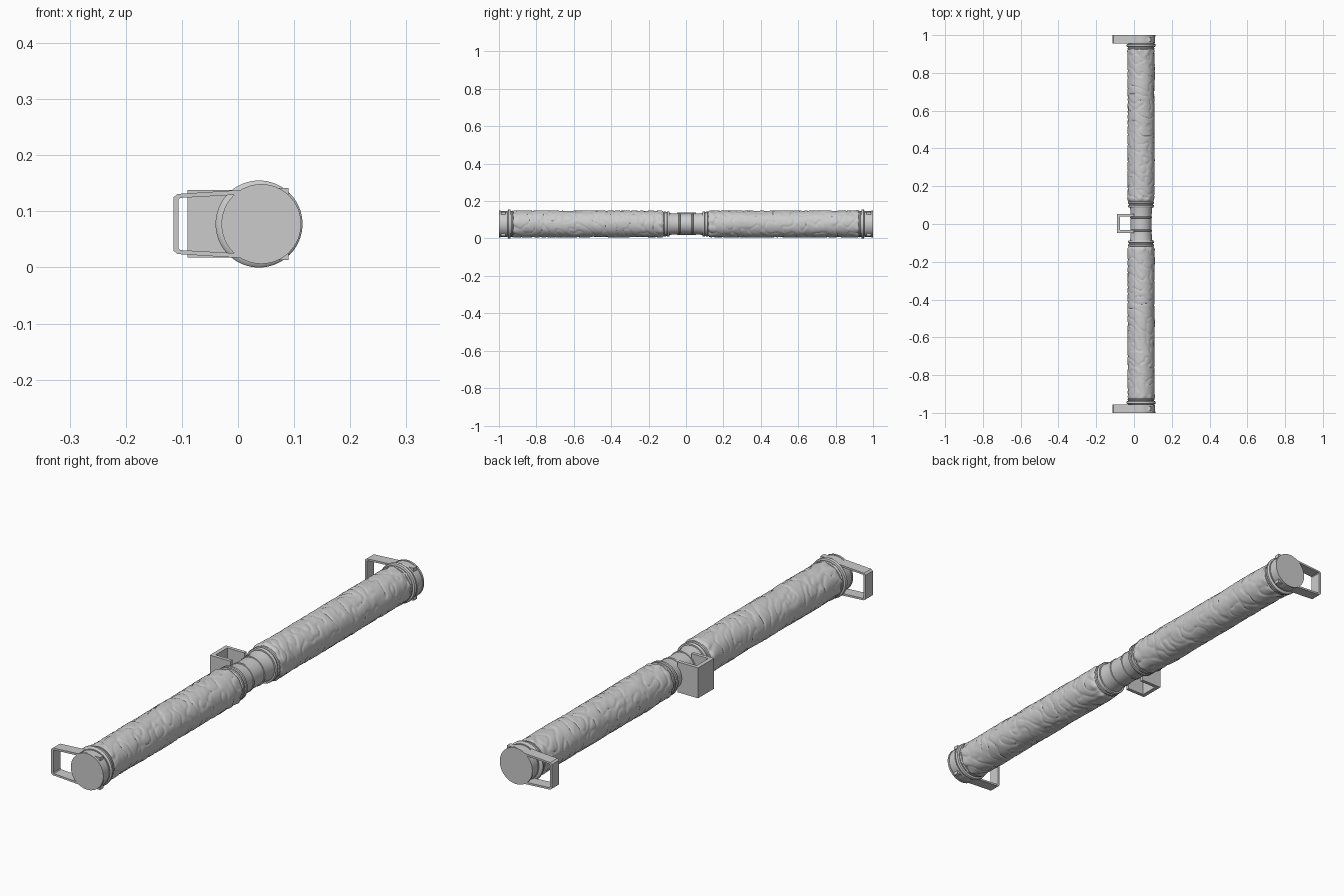
import bpy, bmesh, math
from mathutils import Vector, noise

if "Cube" in bpy.data.objects:
    bpy.data.objects.remove(bpy.data.objects["Cube"])

CX, CZ = 0.0375, 0.0775   # axis of the long padded tube (runs along y)


def finish(name, bm, smooth=True):
    bmesh.ops.recalc_face_normals(bm, faces=bm.faces[:])
    me = bpy.data.meshes.new(name)
    bm.to_mesh(me)
    bm.free()
    ob = bpy.data.objects.new(name, me)
    bpy.context.collection.objects.link(ob)
    if smooth:
        bpy.ops.object.select_all(action='DESELECT')
        ob.select_set(True)
        bpy.context.view_layer.objects.active = ob
        bpy.ops.object.shade_smooth_by_angle(angle=math.radians(35))
    return ob


def lathe(name, profile, seg=64, cx=CX, offset=None):
    """Revolve (y, radius) pairs about the tube axis, with capped ends."""
    bm = bmesh.new()
    rings = []
    for y, r in profile:
        ring = []
        for i in range(seg):
            a = 2 * math.pi * i / seg
            d = offset(a, y) if offset else 0
            rr = r + d
            ring.append(bm.verts.new((cx + rr * math.cos(a), y, CZ + rr * math.sin(a))))
        rings.append(ring)
    for p, q in zip(rings, rings[1:]):
        for i in range(seg):
            j = (i + 1) % seg
            bm.faces.new((p[i], p[j], q[j], q[i]))
    bm.faces.new(rings[0])
    bm.faces.new(rings[-1])
    return finish(name, bm)


def extrude(name, pts, axis, lo, hi):
    """Extrude a 2D outline: axis 'y' takes (x, z) points, axis 'z' takes (x, y)."""
    bm = bmesh.new()
    def at(p, t):
        return (p[0], t, p[1]) if axis == 'y' else (p[0], p[1], t)
    a = [bm.verts.new(at(p, lo)) for p in pts]
    b = [bm.verts.new(at(p, hi)) for p in pts]
    n = len(pts)
    for i in range(n):
        bm.faces.new((a[i], a[(i + 1) % n], b[(i + 1) % n], b[i]))
    bm.faces.new(a)
    bm.faces.new(b)
    return finish(name, bm, False)


def box(name, lo, hi):
    return extrude(name, [(lo[0], lo[1]), (hi[0], lo[1]), (hi[0], hi[1]), (lo[0], hi[1])],
                   'z', lo[2], hi[2])


def wrinkles(a, y):
    """Soft lumps plus sharp diagonal creases running around the sleeve."""
    c, s = math.cos(a), math.sin(a)
    yy = y + 0.03 * c + 0.02 * s
    lump = noise.noise(Vector((c * 0.9, yy * 9, s * 0.9)))
    fold = noise.noise(Vector((c * 1.3 + 7, yy * 22, s * 1.3)))
    crease = max(0.0, 1 - 7 * abs(fold))
    fine = noise.noise(Vector((c * 2.2, yy * 45 + 3, s * 2.2)))
    gather = math.exp(-((abs(y) - 0.13) / 0.02) ** 2) + math.exp(-((abs(y) - 0.92) / 0.02) ** 2)
    d = 0.0025 * lump - 0.0028 * crease + 0.0010 * fine
    return d + gather * 0.002 * math.sin(9 * a + 40 * y)


for side, s in (("front", -1), ("back", 1)):
    # wrinkled padded sleeve with rounded ends
    prof = []
    n = 190
    for k in range(n + 1):
        y = 0.115 + (0.935 - 0.115) * k / n
        e = min(y - 0.115, 0.935 - y)
        r = 0.0715 - 0.010 * max(0, 1 - e / 0.02) ** 2
        prof.append((s * y, r))
    lathe(side + "_padded_sleeve", prof, 80, offset=wrinkles)

    # inner collar: two raised bands
    lathe(side + "_inner_collar", [(s * y, r) for y, r in (
        (0.088, 0.056), (0.088, 0.066), (0.091, 0.068), (0.099, 0.068), (0.101, 0.064),
        (0.106, 0.064), (0.108, 0.068), (0.116, 0.068), (0.119, 0.065), (0.124, 0.060))])

    # outer collar: two raised bands
    lathe(side + "_outer_collar", [(s * y, r) for y, r in (
        (0.922, 0.064), (0.924, 0.070), (0.930, 0.072), (0.934, 0.069), (0.937, 0.069),
        (0.939, 0.076), (0.942, 0.0775), (0.949, 0.0775), (0.952, 0.075), (0.955, 0.068))])

    # flat end cap with a strap channel
    lathe(side + "_end_cap", [(s * y, r) for y, r in (
        (0.950, 0.066), (0.957, 0.066), (0.957, 0.070), (0.962, 0.071), (0.962, 0.069),
        (0.992, 0.069), (0.992, 0.071), (1.0, 0.071))], cx=0.0415)

    # end handle loop, open along y
    outer = [(0.004, 0.138), (-0.108, 0.131), (-0.115, 0.125)]
    inner = [(-0.106, 0.121), (-0.103, 0.124), (0.004, 0.130)]
    top = outer
    bottom = [(x, 2 * CZ - z) for x, z in reversed(outer)]
    in_bottom = [(x, 2 * CZ - z) for x, z in reversed(inner)]
    in_top = inner
    extrude(side + "_end_handle", top + bottom + in_bottom + in_top,
            'y', min(s * 0.955, s), max(s * 0.955, s))

    # small buckles above and below the end cap
    for tag, m in (("upper", 1), ("lower", -1)):
        z0, z1 = sorted((CZ + m * 0.050, CZ + m * 0.064))
        box(f"{side}_{tag}_buckle", (0.060, s * 0.977 - 0.011, z0), (0.090, s * 0.977 + 0.011, z1))

# central bare tube with a shallow waist and grip edges
half = [(0.0, 0.055), (0.030, 0.055), (0.031, 0.058), (0.038, 0.058), (0.039, 0.056),
        (0.075, 0.057), (0.088, 0.060), (0.12, 0.060)]
lathe("centre_tube", [(-y, r) for y, r in reversed(half[1:])] + half)

# central bracket: a deep U, open along z
extrude("centre_bracket", [
    (0.0, -0.047), (-0.090, -0.047), (-0.090, 0.053), (0.0, 0.053), (0.0, 0.039),
    (-0.074, 0.039), (-0.074, -0.033), (0.0, -0.033)], 'z', 0.018, 0.138)
